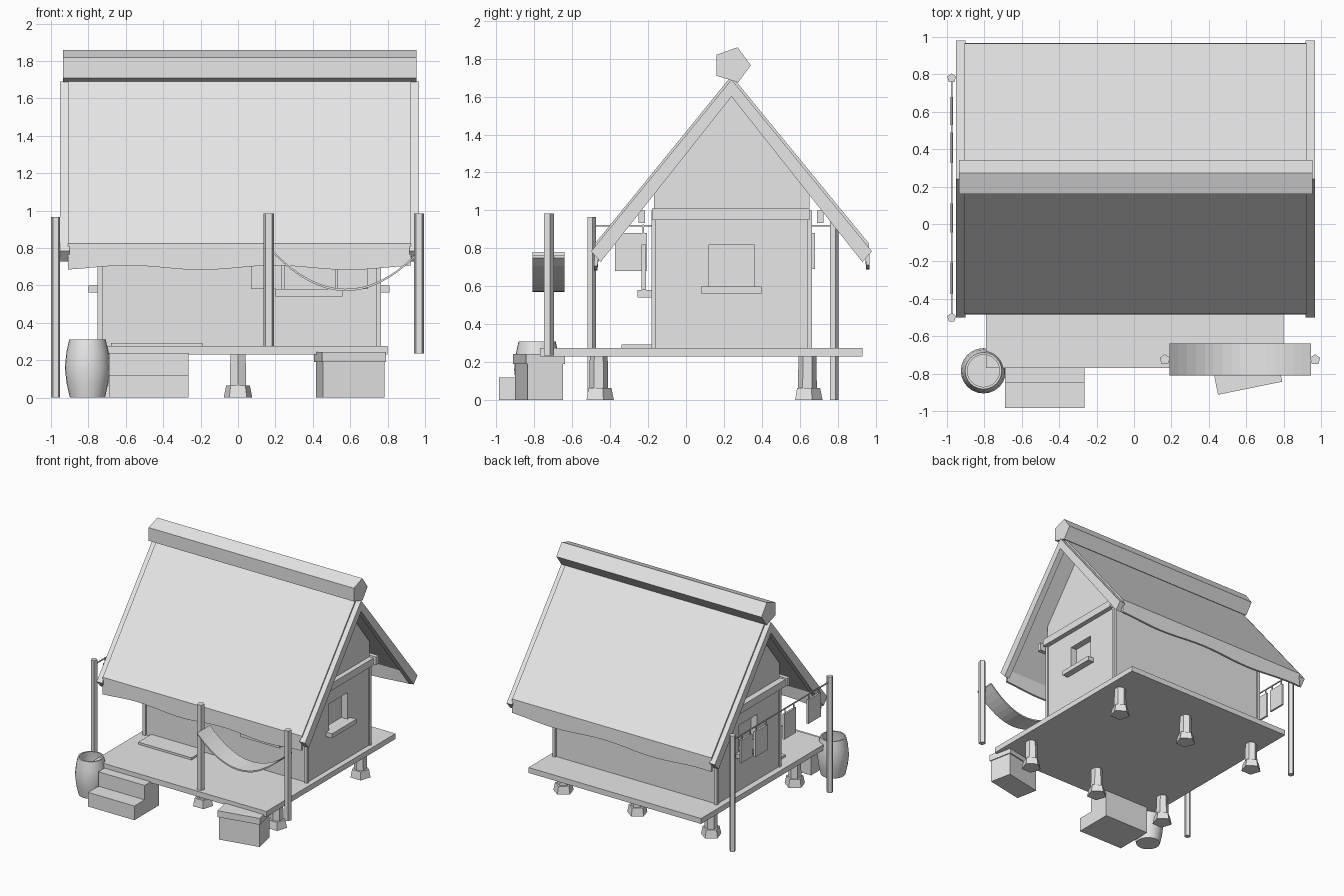
import bpy, bmesh, math
from mathutils import Matrix, Vector

cube = bpy.data.objects.get("Cube")
if cube:
    bpy.data.objects.remove(cube, do_unlink=True)

plaster = bpy.data.materials.new("pale_grey")
plaster.use_nodes = True
grey = (0.8, 0.8, 0.8, 1)
plaster.diffuse_color = grey
plaster.node_tree.nodes["Principled BSDF"].inputs["Base Color"].default_value = grey


def finish(name, bm):
    bmesh.ops.recalc_face_normals(bm, faces=bm.faces)
    mesh = bpy.data.meshes.new(name)
    bm.to_mesh(mesh)
    bm.free()
    mesh.materials.append(plaster)
    obj = bpy.data.objects.new(name, mesh)
    bpy.context.collection.objects.link(obj)
    return obj


def box(name, x, y, z, turn=0):
    """Box from (low, high) ranges, turned about its own vertical axis."""
    bm = bmesh.new()
    centre = Vector([sum(r) / 2 for r in (x, y, z)])
    size = [r[1] - r[0] for r in (x, y, z)]
    matrix = (Matrix.Translation(centre) @ Matrix.Rotation(turn, 4, 'Z')
              @ Matrix.Diagonal((*size, 1)))
    bmesh.ops.create_cube(bm, size=1, matrix=matrix)
    return finish(name, bm)


def loft(name, rings, closed=True):
    """Skin equal-length rings of points; cap both ends when closed."""
    bm = bmesh.new()
    loops = [[bm.verts.new(p) for p in ring] for ring in rings]
    for a, b in zip(loops, loops[1:]):
        for i in range(len(a)):
            j = (i + 1) % len(a)
            bm.faces.new((a[i], a[j], b[j], b[i]))
    if closed:
        bm.faces.new(loops[0])
        bm.faces.new(loops[-1])
    return finish(name, bm)


def prism(name, profile, x0, x1):
    return loft(name, [[(x, y, z) for y, z in profile] for x in (x0, x1)])


def turned(name, x, y, profile, sides):
    """Round part from (radius, height) pairs."""
    angles = [math.tau * i / sides + math.pi / 2 for i in range(sides)]
    return loft(name, [[(x + r * math.cos(a), y + r * math.sin(a), z)
                        for a in angles] for r, z in profile])


# Deck and its six footings
box("deck", (-0.79, 0.8), (-0.77, 0.93), (0.23, 0.275))
for x in (-0.68, 0, 0.68):
    for y in (-0.46, 0.64):
        turned("footing_base", x, y, [(0.08, 0), (0.067, 0.065)], 5)
        turned("footing_post", x, y, [(0.05, 0.06), (0.047, 0.235)], 6)

# House body with gables
house = prism("house_walls", [(-0.17, 0.27), (-0.17, 1.14), (0.24, 1.66),
                              (0.65, 1.14), (0.65, 0.27)], -0.74, 0.755)


def cut(x, y, z):
    cutter = box("window_cutter", x, y, z)
    cutter.hide_render = True
    mod = house.modifiers.new("window", 'BOOLEAN')
    mod.object = cutter
    mod.solver = 'EXACT'
    bpy.context.view_layer.objects.active = house
    bpy.ops.object.modifier_apply(modifier=mod.name)
    bpy.data.objects.remove(cutter, do_unlink=True)


# Window recesses, sills and shutters
cut((0.7, 0.9), (0.12, 0.36), (0.6, 0.82))
cut((-0.9, -0.685), (0.12, 0.36), (0.6, 0.82))
cut((0.25, 0.52), (-0.3, -0.11), (0.575, 0.82))
box("right_sill", (-0.8, -0.7), (0.08, 0.4), (0.563, 0.6))
box("left_sill", (0.72, 0.81), (0.08, 0.4), (0.563, 0.6))
box("front_sill", (0.2, 0.56), (-0.255, -0.15), (0.54, 0.58))
for x in (0.07, 0.53):
    box("front_shutter", (x, x + 0.165), (-0.235, -0.212), (0.58, 0.82))

# Corner posts, tie beams and wall plates
for x in (-0.75, 0.74):
    for y in (-0.183, 0.64):
        box("corner_post", (x, x + 0.025), (y, y + 0.025), (0.27, 1.0))
for x in (-0.79, 0.745):
    box("tie_beam", (x, x + 0.05), (-0.18, 0.65), (0.95, 1.01))
for y in (-0.25, 0.69):
    box("wall_plate", (-0.78, 0.79), (y, y + 0.035), (0.935, 1.0))

# Thatch with a wavy hanging fringe
sections = []
for i in range(25):
    x = -0.91 + 1.835 * i / 24
    front = 0.695 + 0.012 * math.sin(x * 8)
    back = 0.7 + 0.012 * math.sin(x * 7 + 1)
    sections.append([(x, y, z) for y, z in (
        (-0.485, front), (-0.48, 0.825), (0.24, 1.71), (0.965, 0.825), (0.968, back),
        (0.95, back), (0.94, 0.805), (0.24, 1.66), (-0.455, 0.805), (-0.467, front))])
loft("thatch_roof", sections)

# Barge boards at both gable ends
for x in (-0.952, 0.917):
    for side in (-1, 1):
        prism("barge_board", [(0.24 + side * a, z) for a, z in (
            (0, 1.69), (0.74, 0.785), (0.69, 0.728), (0, 1.6))], x, x + 0.05)

# Ridge log
prism("ridge_log", [(0.16, 1.82), (0.272, 1.86), (0.342, 1.765),
                    (0.275, 1.675), (0.16, 1.71)], -0.935, 0.955)

# Entrance board and steps
box("door_mat", (-0.68, -0.19), (-0.34, -0.17), (0.27, 0.293))
box("lower_step", (-0.69, -0.265), (-0.985, -0.84), (0, 0.118))
box("upper_step", (-0.69, -0.265), (-0.85, -0.66), (0, 0.238))

# Barrel with a recessed top
barrel = turned("barrel", -0.805, -0.785,
                [(0.094, 0), (0.112, 0.08), (0.121, 0.16), (0.113, 0.24),
                 (0.098, 0.31), (0.086, 0.31), (0.098, 0.22), (0.09, 0.04)], 24)
bpy.ops.object.select_all(action='DESELECT')
barrel.select_set(True)
bpy.context.view_layer.objects.active = barrel
bpy.ops.object.shade_smooth_by_angle(angle=math.radians(35))

# Storage crate with lid
turn = math.radians(11.5)
box("crate", (0.432, 0.768), (-0.87, -0.68), (0, 0.2), turn)
box("crate_lid", (0.425, 0.775), (-0.88, -0.67), (0.19, 0.243), turn)

# Hammock between two posts
for x in (0.165, 0.968):
    turned("hammock_post", x, -0.725, [(0.029, 0.235), (0.029, 0.985)], 5)
rings = []
for i in range(17):
    t = i / 16
    x = 0.19 + 0.755 * t
    z = 0.77 - 0.02 * t - 0.19 * (1 - (2 * t - 1) ** 2)
    rings.append([(x, -0.81, z), (x, -0.64, z), (x, -0.64, z + 0.012), (x, -0.81, z + 0.012)])
loft("hammock", rings)

# Washing line with hanging cloths
for y in (-0.5, 0.78):
    turned("line_post", -0.975, y, [(0.025, 0), (0.025, 0.965)], 5)
box("washing_line", (-0.979, -0.971), (-0.5, 0.78), (0.916, 0.924))
for y0, y1, low in ((-0.375, -0.205, 0.68), (-0.045, 0.11, 0.67),
                    (0.325, 0.49, 0.67), (0.53, 0.68, 0.69)):
    box("hanging_cloth", (-0.983, -0.967), (y0, y1), (low, 0.88))
    for y in (y0 + 0.02, y1 - 0.02):
        box("cloth_peg", (-0.979, -0.971), (y - 0.004, y + 0.004), (0.87, 0.925))
